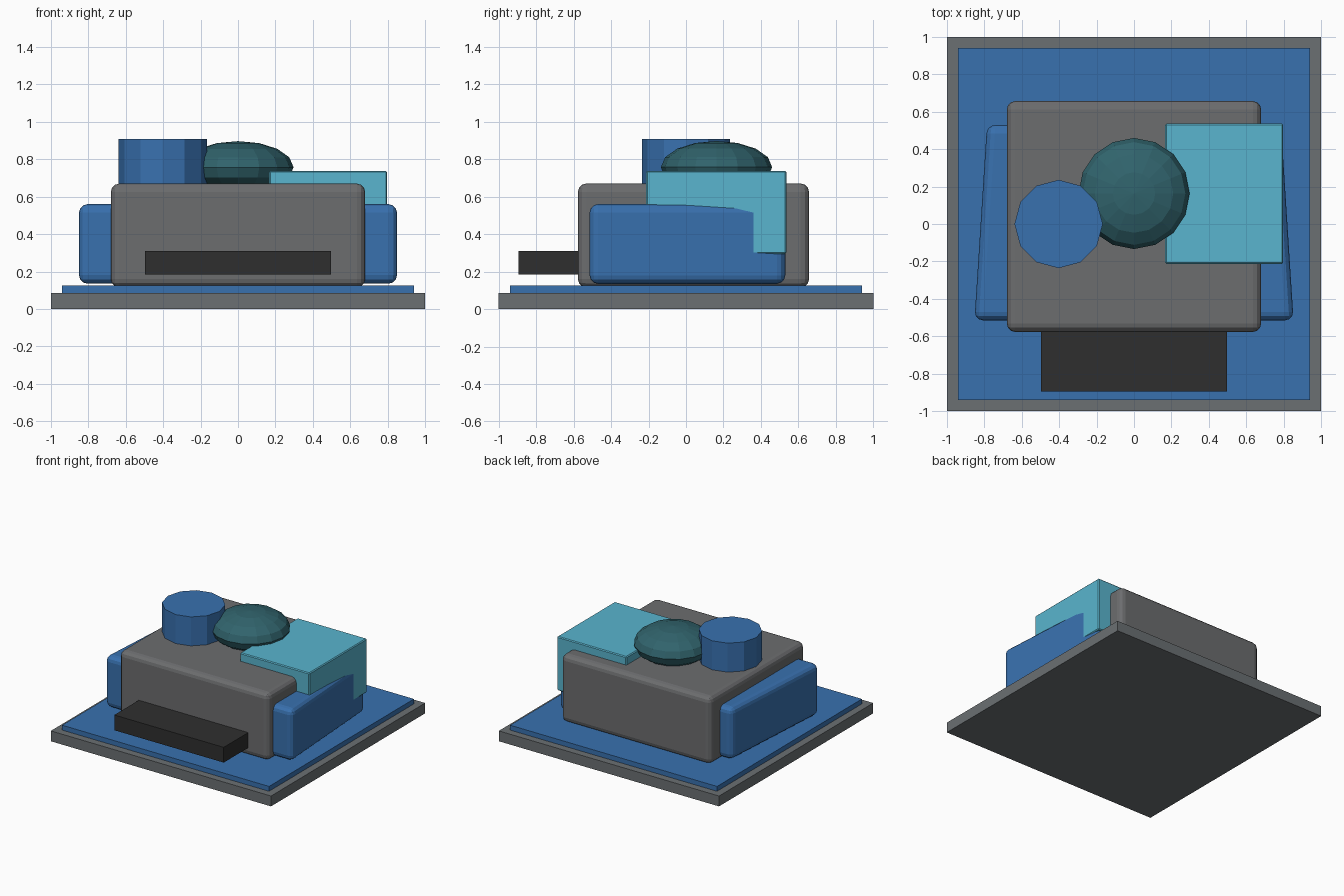
import bpy
import bmesh
from mathutils import Matrix, Vector

cube = bpy.data.objects.get("Cube")
if cube:
    bpy.data.objects.remove(cube, do_unlink=True)


def material(name, r, g, b):
    mat = bpy.data.materials.new(name)
    mat.use_nodes = True
    mat.diffuse_color = (r, g, b, 1)
    mat.node_tree.nodes["Principled BSDF"].inputs["Base Color"].default_value = (r, g, b, 1)
    return mat


slate = material("slate grey", 0.145, 0.16, 0.17)
grey = material("housing grey", 0.15, 0.153, 0.158)
blue = material("blue", 0.04, 0.165, 0.43)
cyan = material("light cyan", 0.10, 0.46, 0.62)
teal = material("dark teal", 0.03, 0.125, 0.15)
black = material("soft black", 0.028, 0.028, 0.028)


def finish(name, bm, mat):
    bmesh.ops.recalc_face_normals(bm, faces=bm.faces)
    mesh = bpy.data.meshes.new(name)
    bm.to_mesh(mesh)
    bm.free()
    mesh.materials.append(mat)
    obj = bpy.data.objects.new(name, mesh)
    bpy.context.collection.objects.link(obj)
    return obj


def box(name, low, high, mat, bevel=0, segments=3, shear=0):
    """Box between two corners, optionally slanted in x along y, with rounded edges."""
    low, high = Vector(low), Vector(high)
    bm = bmesh.new()
    bmesh.ops.create_cube(bm, size=1)
    for v in bm.verts:
        v.co = (low + high) / 2 + v.co * (high - low)
        v.co.x += shear * v.co.y
    if bevel:
        bmesh.ops.bevel(bm, geom=bm.edges[:], offset=bevel, segments=segments,
                        profile=0.5, affect='EDGES')
    return finish(name, bm, mat)


# Stepped base
box("base_plate", (-1, -1, 0), (1, 1, 0.085), slate)
box("base_inlay", (-0.94, -0.94, 0.08), (0.94, 0.94, 0.125), blue)

# Main housing with the front shelf
box("housing", (-0.68, -0.577, 0.115), (0.68, 0.657, 0.67), grey, 0.045)
box("front_shelf", (-0.497, -0.895, 0.185), (0.497, -0.5, 0.31), black)

# Side pods, narrowing towards the back
for side, name in ((1, "left_pod"), (-1, "right_pod")):
    inner, outer = 0.5 * side, 0.82 * side
    box(name, (min(inner, outer), -0.515, 0.135), (max(inner, outer), 0.53, 0.56),
        blue, 0.045, 3, -0.064 * side)

# Box overlapping the top and left side of the housing
box("corner_box", (0.166, -0.213, 0.295), (0.797, 0.536, 0.738), cyan, 0.007, 1)

# Twelve-sided turret
bm = bmesh.new()
bmesh.ops.create_cone(bm, cap_ends=True, segments=12, radius1=0.236, radius2=0.236,
                      depth=0.36, matrix=Matrix.Translation((-0.403, 0, 0.728)))
finish("turret", bm, blue)

# Flattened faceted dome
bm = bmesh.new()
bmesh.ops.create_uvsphere(bm, u_segments=16, v_segments=8, radius=1)
bmesh.ops.scale(bm, vec=(0.297, 0.297, 0.14), verts=bm.verts)
bmesh.ops.translate(bm, vec=(0, 0.163, 0.757), verts=bm.verts)
finish("dome", bm, teal)
